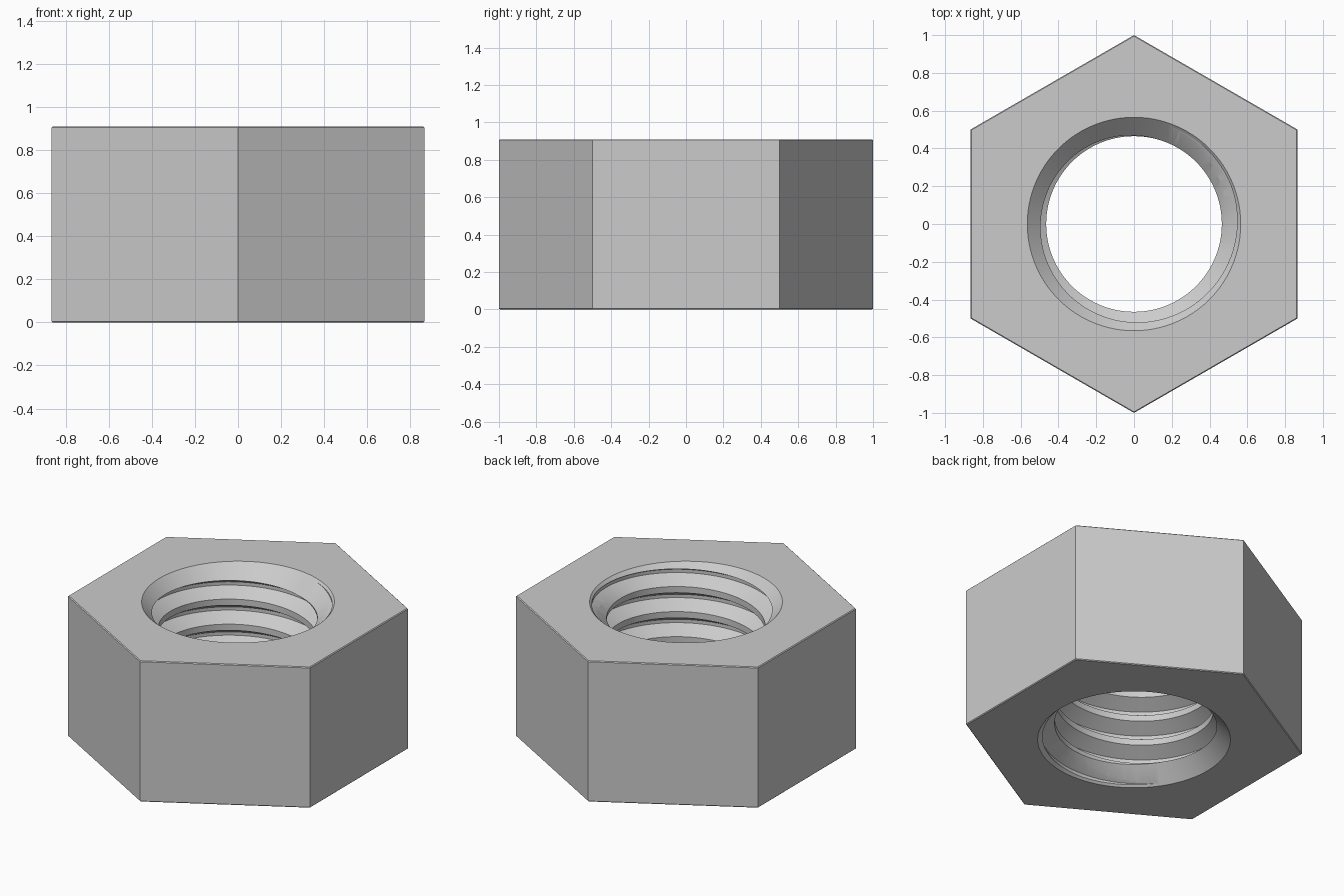
import bpy, bmesh
from math import sin, cos, tan, pi, radians

if "Cube" in bpy.data.objects:
    bpy.data.objects.remove(bpy.data.objects["Cube"])

H = 0.91                      # nut height
R_MINOR, R_MAJOR = 0.465, 0.552
R_MOUTH = 0.565               # chamfer radius at the faces
PITCH, CREST = 0.162, 0.04
SEGS, TURNS = 96, 9


def make_object(name, bm):
    bmesh.ops.recalc_face_normals(bm, faces=bm.faces)
    mesh = bpy.data.meshes.new(name)
    bm.to_mesh(mesh)
    bm.free()
    ob = bpy.data.objects.new(name, mesh)
    bpy.context.collection.objects.link(ob)
    return ob


def ring(bm, r, z, n):
    return [bm.verts.new((r * sin(2 * pi * i / n), r * cos(2 * pi * i / n), z))
            for i in range(n)]


def frustum(name, r0, z0, r1, z1, n, bevel=0):
    bm = bmesh.new()
    a, b = ring(bm, r0, z0, n), ring(bm, r1, z1, n)
    rims = [bm.faces.new(a), bm.faces.new(b)]
    for i in range(n):
        j = (i + 1) % n
        bm.faces.new((a[i], a[j], b[j], b[i]))
    if bevel:
        edges = [e for f in rims for e in f.edges]
        bmesh.ops.bevel(bm, geom=edges, offset=bevel, segments=1, affect='EDGES')
    return make_object(name, bm)


def threaded_rod(name):
    """Solid right-hand screw used to cut the thread."""
    flank = (R_MAJOR - R_MINOR) * tan(radians(30))
    profile = [(R_MINOR, 0), (R_MINOR, CREST),
               (R_MAJOR, CREST + flank), (R_MAJOR, PITCH - flank)]
    start = 0.857 - PITCH / 2 - 7 * PITCH
    bm = bmesh.new()
    cols = []
    for j in range(SEGS):
        a = 2 * pi * j / SEGS
        cols.append([bm.verts.new((r * cos(a), r * sin(a),
                                   start + PITCH * (k + j / SEGS) + dz))
                     for k in range(TURNS + 1) for r, dz in profile])
    count = 4 * TURNS
    for j in range(SEGS):
        wrap = j == SEGS - 1          # last column joins the first, one pitch up
        nxt, s = cols[(j + 1) % SEGS], 4 if wrap else 0
        for i in range(count - 1):
            bm.faces.new((cols[j][i], nxt[i + s], nxt[i + s + 1], cols[j][i + 1]))
    bmesh.ops.delete(bm, geom=[v for v in bm.verts if not v.link_faces], context='VERTS')
    # Close both ends with fans to far points
    low, high = bm.verts.new((0, 0, -1.2)), bm.verts.new((0, 0, 2.2))
    for e in [e for e in bm.edges if e.is_boundary]:
        tip = low if e.verts[0].co.z < H / 2 else high
        bm.faces.new((e.verts[0], e.verts[1], tip))
    return make_object(name, bm)


# Hexagonal body
nut = frustum("hex_nut", 1, 0, 1, H, 6, bevel=0.005)

# Thread and the two mouth chamfers
cutters = [
    threaded_rod("thread_cutter"),
    frustum("top_chamfer_cutter", R_MOUTH - 0.165, H - 0.165, R_MOUTH + 0.1, H + 0.1, SEGS),
    frustum("bottom_chamfer_cutter", R_MOUTH - 0.165, 0.165, R_MOUTH + 0.1, -0.1, SEGS),
]
bpy.context.view_layer.objects.active = nut
nut.select_set(True)
for c in cutters:
    c.hide_render = True
    mod = nut.modifiers.new(c.name, 'BOOLEAN')
    mod.operation, mod.solver, mod.object = 'DIFFERENCE', 'EXACT', c
    bpy.ops.object.modifier_apply(modifier=mod.name)
for c in cutters:
    bpy.data.objects.remove(c)

bpy.ops.object.shade_smooth_by_angle(angle=radians(20))
